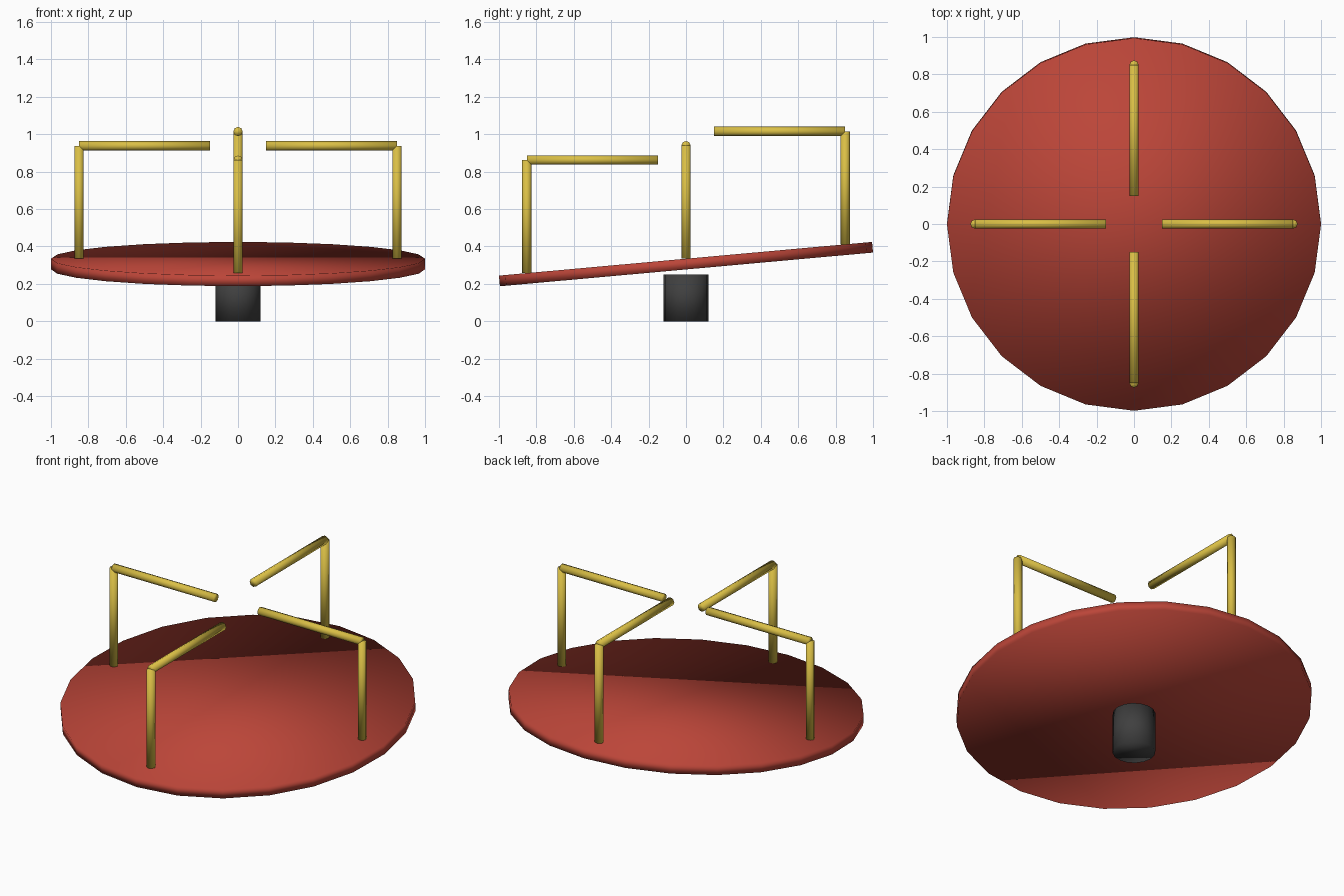
import bpy
from math import cos, sin, pi
from mathutils import Vector

if "Cube" in bpy.data.objects:
    bpy.data.objects.remove(bpy.data.objects["Cube"])

TILT = 0.09      # deck tilt about x, rising towards the back
MID_Z = 0.306    # deck centre height


def material(name, color):
    m = bpy.data.materials.new(name)
    m.diffuse_color = (*color, 1)
    m.use_nodes = True
    m.node_tree.nodes["Principled BSDF"].inputs["Base Color"].default_value = m.diffuse_color
    return m


red = material("red_paint", (0.50, 0.06, 0.04))
yellow = material("yellow_paint", (0.70, 0.52, 0.06))
dark = material("dark_metal", (0.05, 0.05, 0.05))


def cylinder(name, sides, radius, depth, loc, mat, rot=(0, 0, 0)):
    # Every part is softly shaded across its rims
    bpy.ops.mesh.primitive_cylinder_add(vertices=sides, radius=radius, depth=depth,
                                        location=loc, rotation=rot)
    ob = bpy.context.object
    ob.name = name
    ob.data.materials.append(mat)
    bpy.ops.object.shade_smooth()
    return ob


def rod(name, a, b):
    a, b = Vector(a), Vector(b)
    d = b - a
    return cylinder(name, 8, 0.025, d.length, (a + b) / 2, yellow,
                    d.to_track_quat('Z', 'Y').to_euler())


# Central pivot
cylinder("pivot_base", 16, 0.12, 0.25, (0, 0, 0.125), dark)

# Tilted round deck
cylinder("deck", 24, 1.0, 0.057, (0, 0, MID_Z), red, (TILT, 0, 0))

# Four handrails: upright post plus bar reaching inwards
for i, side in enumerate(("right", "back", "left", "front")):
    c, s = cos(i * pi / 2), sin(i * pi / 2)
    z = 0.335 + 0.85 * s * TILT
    top = z + 0.603
    rod(side + "_post", (0.85 * c, 0.85 * s, z), (0.85 * c, 0.85 * s, top))
    rod(side + "_bar", (0.85 * c, 0.85 * s, top), (0.15 * c, 0.15 * s, top))
